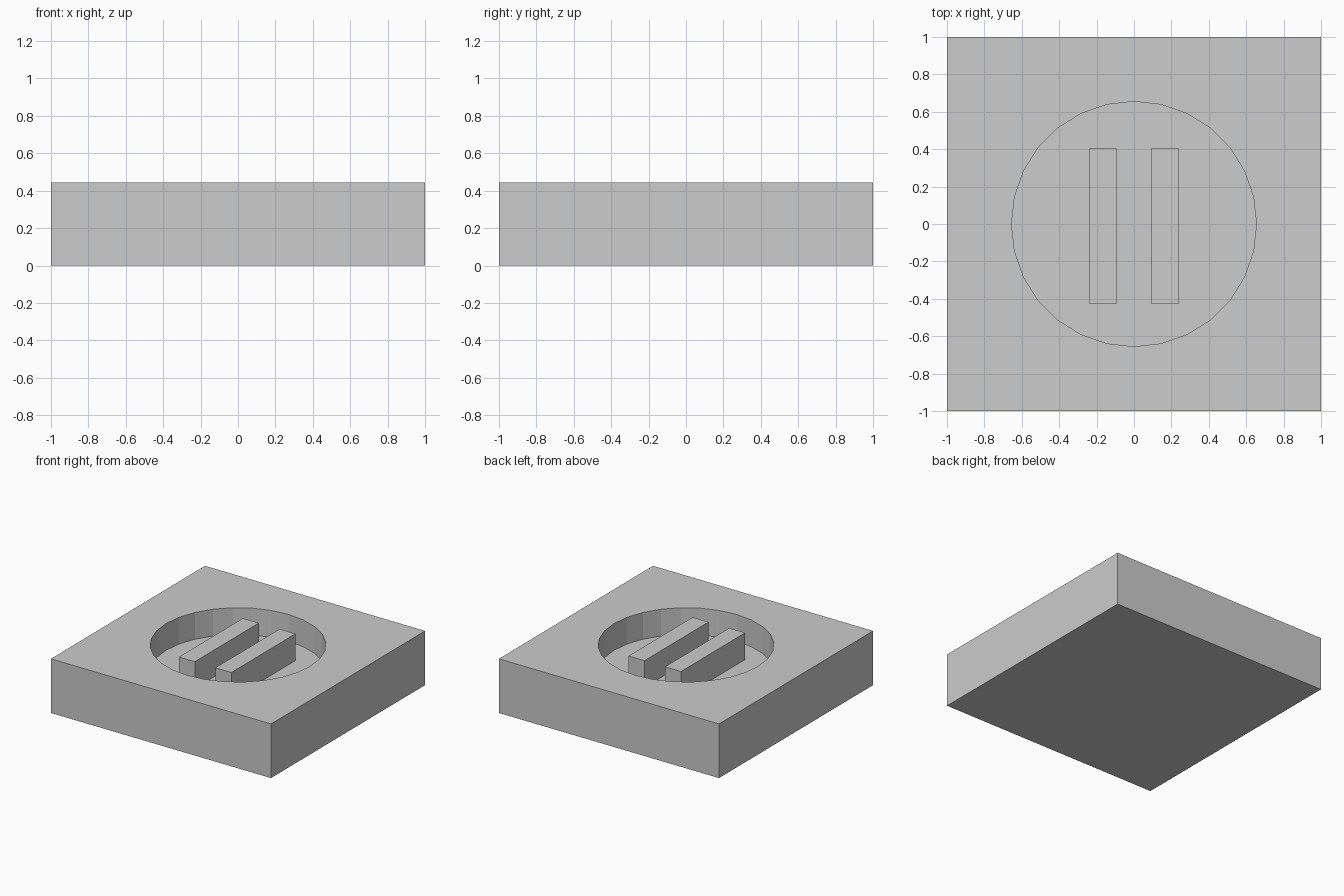
import bpy
import bmesh
from mathutils import Vector
from math import cos, sin, tau

HEIGHT = 0.445
FLOOR = 0.225
RADIUS = 0.655
SIDES = 28

cube = bpy.data.objects.get("Cube")
if cube:
    bpy.data.objects.remove(cube, do_unlink=True)

grey = bpy.data.materials.new("light_grey")
grey.use_nodes = True
colour = (0.604, 0.604, 0.604, 1)
grey.diffuse_color = colour
grey.node_tree.nodes["Principled BSDF"].inputs["Base Color"].default_value = colour


def finish(bm, name):
    """Turn a bmesh into a named grey object."""
    bmesh.ops.recalc_face_normals(bm, faces=bm.faces[:])
    mesh = bpy.data.meshes.new(name)
    bm.to_mesh(mesh)
    bm.free()
    mesh.materials.append(grey)
    obj = bpy.data.objects.new(name, mesh)
    bpy.context.collection.objects.link(obj)
    return obj


def loop(bm, points):
    """Closed ring of edges through the points, at the top height."""
    verts = [bm.verts.new((x, y, HEIGHT)) for x, y in points]
    return [bm.edges.new((v, verts[i - 1])) for i, v in enumerate(verts)]


def drop(bm, edges, z):
    """Extrude a ring of edges down to z and cap it."""
    geom = bmesh.ops.extrude_edge_only(bm, edges=edges)["geom"]
    verts = [g for g in geom if isinstance(g, bmesh.types.BMVert)]
    for v in verts:
        v.co.z = z
    verts_set = set(verts)
    ring = [g for g in geom if isinstance(g, bmesh.types.BMEdge)
            and verts_set.issuperset(g.verts)]
    bmesh.ops.edgeloop_fill(bm, edges=ring)


# Square block with a round recess
bm = bmesh.new()
outer = loop(bm, [(-1, -1), (1, -1), (1, 1), (-1, 1)])
rim = loop(bm, [(RADIUS * cos(tau * i / SIDES), RADIUS * sin(tau * i / SIDES))
                for i in range(SIDES)])
bmesh.ops.triangle_fill(bm, edges=outer + rim, use_beauty=True, normal=Vector((0, 0, 1)))
drop(bm, outer, 0)
drop(bm, rim, FLOOR)
finish(bm, "recessed_block")

# Two upright bars standing on the recess floor, flush with the top
for side, name in ((-1, "right_bar"), (1, "left_bar")):
    bm = bmesh.new()
    bmesh.ops.create_cube(bm, size=1)
    bmesh.ops.scale(bm, vec=(0.145, 0.833, HEIGHT - FLOOR), verts=bm.verts[:])
    bar = finish(bm, name)
    bar.location = (side * 0.166, -0.011, (HEIGHT + FLOOR) / 2)
